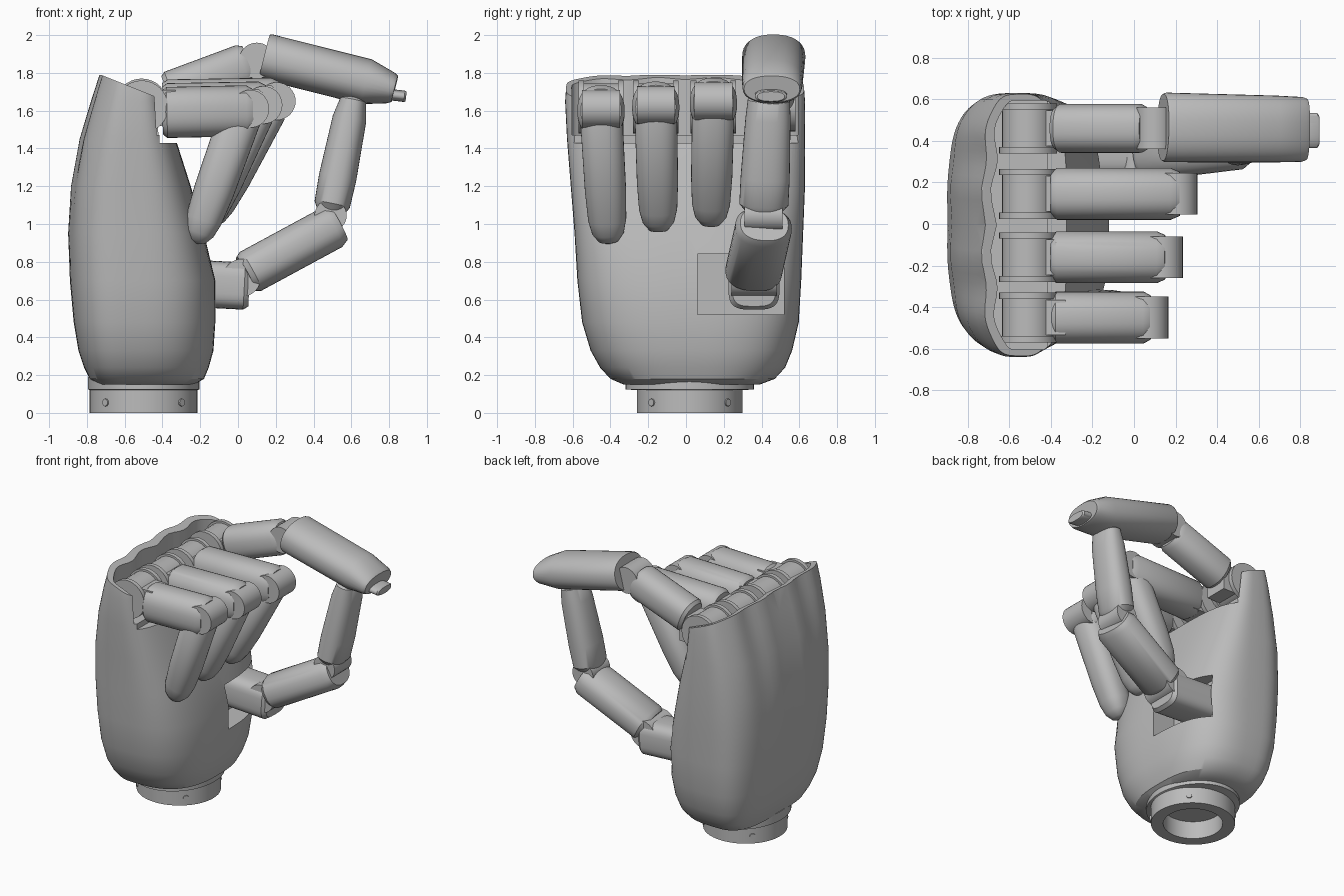
import bpy, bmesh, math
from mathutils import Vector, Matrix

if "Cube" in bpy.data.objects:
    bpy.data.objects.remove(bpy.data.objects["Cube"], do_unlink=True)

GREY = (0.5, 0.5, 0.5, 1)
mat = bpy.data.materials.new("mid grey")
mat.use_nodes = True
mat.diffuse_color = GREY
mat.node_tree.nodes["Principled BSDF"].inputs["Base Color"].default_value = GREY


def finish(name, bm):
    bmesh.ops.recalc_face_normals(bm, faces=bm.faces)
    mesh = bpy.data.meshes.new(name)
    bm.to_mesh(mesh)
    bm.free()
    mesh.materials.append(mat)
    ob = bpy.data.objects.new(name, mesh)
    bpy.context.collection.objects.link(ob)
    return ob


def smooth(ob, angle=35):
    bpy.ops.object.select_all(action='DESELECT')
    ob.select_set(True)
    bpy.context.view_layer.objects.active = ob
    bpy.ops.object.shade_smooth_by_angle(angle=math.radians(angle))


def loft(name, rings):
    bm = bmesh.new()
    loops = [[bm.verts.new(p) for p in ring] for ring in rings]
    n = len(loops[0])
    for lo, hi in zip(loops, loops[1:]):
        for i in range(n):
            j = (i + 1) % n
            bm.faces.new((lo[i], lo[j], hi[j], hi[i]))
    bm.faces.new(loops[0])
    bm.faces.new(loops[-1])
    return finish(name, bm)


def power(v, n):
    return math.copysign(abs(v) ** (2 / n), v)


def box(name, lo, hi, turn=None):
    lo, hi = Vector(lo), Vector(hi)
    m = Matrix.LocRotScale((lo + hi) / 2, turn, hi - lo)
    bm = bmesh.new()
    bmesh.ops.create_cube(bm, size=1, matrix=m)
    return finish(name, bm)


def cylinder(name, centre, radius, depth, axis=(0, 1, 0), sides=32):
    turn = Vector(axis).to_track_quat('Z', 'Y')
    bm = bmesh.new()
    bmesh.ops.create_cone(bm, cap_ends=True, segments=sides, radius1=radius, radius2=radius,
                          depth=depth, matrix=Matrix.LocRotScale(Vector(centre), turn, None))
    ob = finish(name, bm)
    smooth(ob)
    return ob


def cut(ob, cutter):
    mod = ob.modifiers.new("cut", 'BOOLEAN')
    mod.operation, mod.solver, mod.object = 'DIFFERENCE', 'EXACT', cutter
    bpy.context.view_layer.objects.active = ob
    bpy.ops.object.modifier_apply(modifier=mod.name)
    bpy.data.objects.remove(cutter, do_unlink=True)


# Finger segment: rounded sleeve; profile rows are position, width scale, height scale
BLUNT = [(0, .86, .86), (.05, 1, 1), (.93, 1, 1), (1, .85, .85)]
TIP = [(0, .85, .85), (.04, 1, 1), (.6, .97, .95), (.82, .9, .85), (.92, .75, .7),
       (.98, .48, .45), (1, .15, .15)]
WEDGE = [(0, .96, .96), (.02, 1, 1), (.78, .96, 1), (.97, .93, .68), (1, .88, .58)]


def segment(name, a, b, width, height, profile=BLUNT, n=2.4):
    a, b = Vector(a), Vector(b)
    d = (b - a).normalized()
    side = Vector((0, 1, 0))
    side = (side - d * side.dot(d)).normalized()
    up = d.cross(side)
    rings = []
    for t, sw, sh in profile:
        ring = []
        for i in range(36):
            u = math.tau * i / 36
            ring.append(a.lerp(b, t) + side * (power(math.cos(u), n) * sw * width / 2)
                        + up * (power(math.sin(u), n) * sh * height / 2))
        rings.append(ring)
    ob = loft(name, rings)
    smooth(ob)
    return ob


# Palm cross-section: squarer towards the top, shallow grooves between knuckles on the back
def palm_ring(z, back, front, y0, y1, groove):
    cx, cy, ry, ring = -.56, (y0 + y1) / 2, (y1 - y0) / 2, []
    for i in range(96):
        u = math.tau * i / 96
        n = 2.6 + .6 * z if math.cos(u) > 0 else 3.3
        c, s = power(math.cos(u), n), power(math.sin(u), n)
        y = cy + s * ry
        x = cx + c * ((front - cx) if c > 0 else (cx - back))
        if c < 0:
            x -= c * groove * (.5 - .5 * math.cos(math.tau * (y - .155) / .305))
        ring.append((x, y, z))
    return ring


SECTIONS = [(.15, -.73, -.23, -.33, .39), (.18, -.785, -.18, -.4, .47),
            (.24, -.815, -.155, -.455, .525), (.33, -.845, -.13, -.505, .562),
            (.48, -.87, -.12, -.55, .597), (.7, -.89, -.12, -.575, .61),
            (.95, -.9, -.18, -.59, .62), (1.2, -.885, -.25, -.61, .63),
            (1.45, -.84, -.33, -.63, .63), (1.65, -.78, -.37, -.64, .63),
            (1.79, -.735, -.38, -.63, .62)]
palm = loft("palm_shell", [palm_ring(*s, .022 * max(0, s[0] - .8)) for s in SECTIONS])

# Knuckle cavity, open front, sloping rim and thumb pocket
cut(palm, loft("cavity_cutter", [palm_ring(z, -.69, 0, -.605, .595, .03) for z in (1.47, 2)]))
cut(palm, box("front_cutter", (-.415, -1, 1.43), (.3, 1, 2.2)))
slope = Matrix.Rotation(math.atan(.4), 3, 'Y')
middle = Vector((-.6, 0, 1.74)) + slope @ Vector((0, 0, .5))
half = Vector((1, 1, .5))
cut(palm, box("rim_cutter", middle - half, middle + half, slope.to_quaternion()))
cut(palm, box("pocket_cutter", (-.3, .06, .52), (.2, .52, .84)))
smooth(palm, 30)

# Wrist tube with collar
wrist = loft("wrist_tube", [
    [(-.5 + rx * math.cos(math.tau * i / 48), .02 + ry * math.sin(math.tau * i / 48), z)
     for i in range(48)]
    for rx, ry, z in [(.2, .2, .13), (.2, .2, 0), (.285, .28, 0), (.285, .28, .12),
                      (.295, .34, .125), (.295, .34, .19)]])
smooth(wrist)
for k in range(4):
    u = math.tau * (k + .5) / 4
    out = Vector((math.cos(u), math.sin(u), 0))
    cylinder(f"wrist_screw_{k + 1}", Vector((-.5, .02, .055)) + out * .28, .02, .02, out, 12)


# Knuckle hinge: barrel, flanges and yoke
def knuckle(name, y, z):
    cylinder(name + "_knuckle", (-.51, y, z), .125, .23)
    for s in (-1, 1):
        cylinder(f"{name}_flange_{'right' if s < 0 else 'left'}", (-.51, y + s * .105, z), .14, .03)
    box(name + "_yoke", (-.5, y - .085, z - .1), (-.33, y + .085, z + .09))


# Three curled fingers: name, y, height, middle joint x, tip point
for name, y, z, x, tip in [("little_finger", -.45, 1.59, .03, (-.225, -.41, .9)),
                           ("ring_finger", -.16, 1.61, .1, (-.2, -.145, .965)),
                           ("middle_finger", .145, 1.63, .17, (-.17, .13, .995))]:
    knuckle(name, y, 1.62)
    segment(name + "_base", (-.4, y, z), (x + .05, y, z + .01), .25, .27)
    cylinder(name + "_joint", (x + .035, y, z + .02), .1, .2)
    segment(name + "_end", (x - .01, y, z), tip, .225, .225, TIP)

# Extended index finger
knuckle("index_finger", .46, 1.63)
segment("index_base", (-.37, .46, 1.685), (.06, .46, 1.845), .235, .24)
cylinder("index_joint", (.1, .46, 1.865), .095, .2)
segment("index_end", (.14, .465, 1.888), (.83, .455, 1.715), .335, .245, WEDGE, 2.3)
segment("index_nail", (.76, .45, 1.69), (.89, .45, 1.675), .17, .06)

# Thumb reaching up to the index tip
segment("thumb_base", (-.32, .36, .69), (.06, .36, .67), .27, .25, n=3.5)
cylinder("thumb_base_joint", (.02, .36, .715), .1, .24)
segment("thumb_lower", (.04, .355, .735), (.53, .415, 1.0), .3, .235)
cylinder("thumb_middle_joint", (.49, .41, 1.045), .085, .2)
segment("thumb_upper", (.49, .41, 1.06), (.615, .44, 1.68), .26, .2,
        [(0, .7, .7), (.07, 1, .95), (.3, 1, 1), (.8, .92, .9), (.96, .86, .7), (1, .6, .45)])
